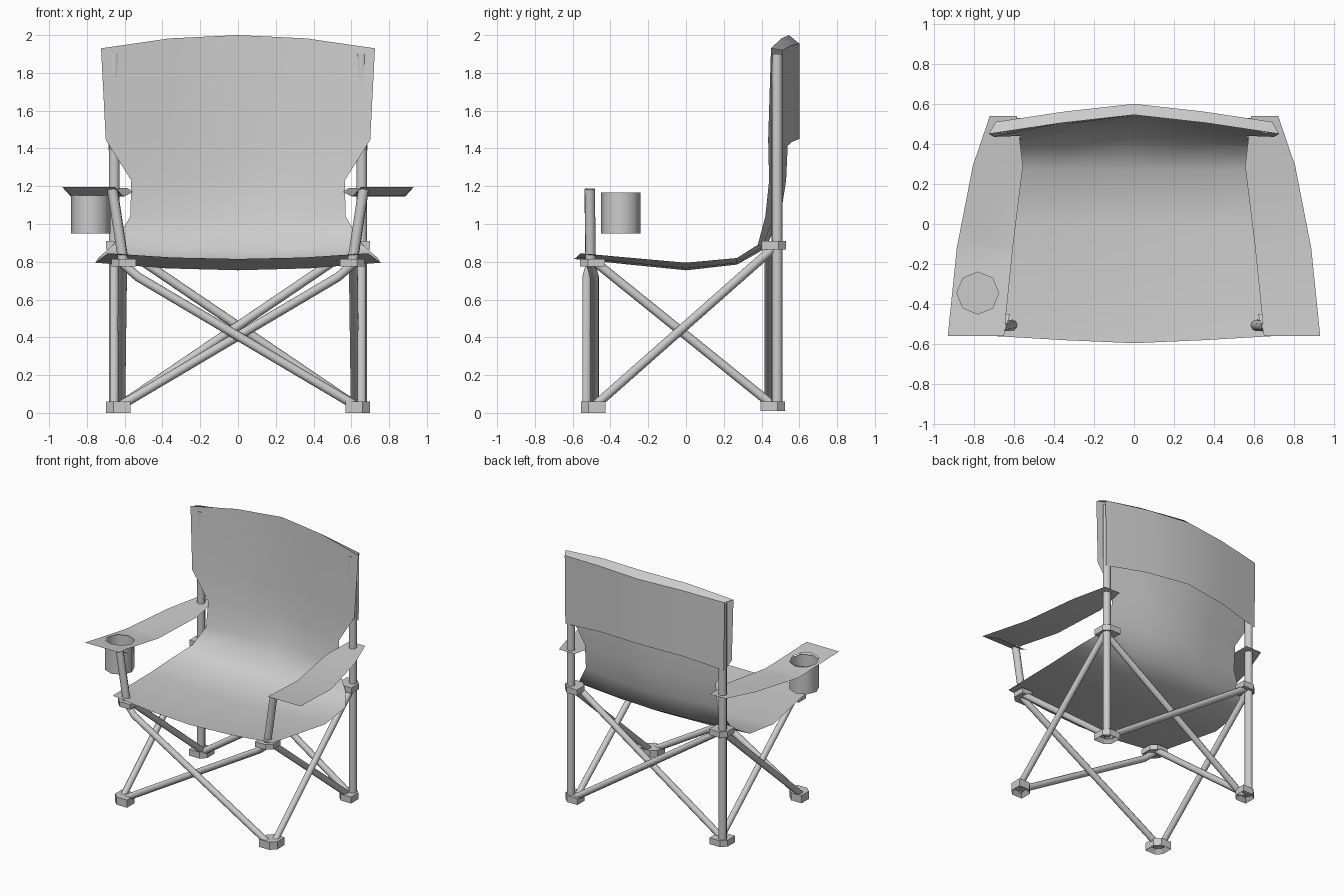
import bpy, bmesh, math
from mathutils import Vector

if "Cube" in bpy.data.objects:
    bpy.data.objects.remove(bpy.data.objects["Cube"], do_unlink=True)

grey = bpy.data.materials.new("light_grey")
grey.use_nodes = True
grey.diffuse_color = (0.6, 0.6, 0.6, 1)
grey.node_tree.nodes["Principled BSDF"].inputs["Base Color"].default_value = (0.6, 0.6, 0.6, 1)


def finish(name, bm, angle=40):
    mesh = bpy.data.meshes.new(name)
    bm.to_mesh(mesh)
    bm.free()
    mesh.materials.append(grey)
    ob = bpy.data.objects.new(name, mesh)
    bpy.context.scene.collection.objects.link(ob)
    bpy.ops.object.select_all(action="DESELECT")
    ob.select_set(True)
    bpy.context.view_layer.objects.active = ob
    bpy.ops.object.shade_smooth_by_angle(angle=math.radians(angle))
    return ob


def sheet(bm, rows):
    """Skin a grid of point rows."""
    grid = [[bm.verts.new(p) for p in row] for row in rows]
    for a, b in zip(grid, grid[1:]):
        for i in range(len(a) - 1):
            bm.faces.new((a[i], a[i + 1], b[i + 1], b[i]))


def tube(name, points, radius=0.026, sides=10):
    """Round bar through the points, with closed ends."""
    bm = bmesh.new()
    pts = [Vector(p) for p in points]
    side = (pts[-1] - pts[0]).orthogonal().normalized()
    rings = []
    for i, p in enumerate(pts):
        d = (pts[min(i + 1, len(pts) - 1)] - pts[max(i - 1, 0)]).normalized()
        u = (side - d * side.dot(d)).normalized()
        v = d.cross(u)
        rings.append([bm.verts.new(p + radius * (u * math.cos(a) + v * math.sin(a)))
                      for a in (math.tau * k / sides for k in range(sides))])
    for a, b in zip(rings, rings[1:]):
        for k in range(sides):
            n = (k + 1) % sides
            bm.faces.new((a[k], a[n], b[n], b[k]))
    bm.faces.new(rings[0][::-1])
    bm.faces.new(rings[-1])
    return finish(name, bm)


def bracket(name, x, y, z0, z1, hollow=False):
    """Block with its inner and outer corners cut off."""
    bm = bmesh.new()
    h, c = 0.065, 0.025
    sx, sy = math.copysign(1, x), math.copysign(1, y)
    outline = [(h, c), (c, h), (-h, h), (-h, -c), (-c, -h), (h, -h)]
    face = bm.faces.new([bm.verts.new((x + sx * a, y + sy * b, z0)) for a, b in outline])
    top = bmesh.ops.extrude_face_region(bm, geom=[face])["geom"]
    bmesh.ops.translate(bm, verts=[g for g in top if isinstance(g, bmesh.types.BMVert)],
                        vec=(0, 0, z1 - z0))
    bmesh.ops.recalc_face_normals(bm, faces=bm.faces)
    if hollow:
        bm.normal_update()
        base = [f for f in bm.faces if f.normal.z < -0.9]
        bmesh.ops.inset_region(bm, faces=base, thickness=0.03)
        for v in base[0].verts:
            v.co.z += 0.03
    return finish(name, bm, 30)


# Fabric: seat, backrest and rear pocket in one sheet
# (half width, side y, side z, centre y, centre z)
profile = [
    (0.69, -0.56, 0.845, -0.595, 0.815),
    (0.755, 0.0, 0.795, 0.0, 0.755),
    (0.74, 0.27, 0.82, 0.27, 0.785),
    (0.66, 0.38, 0.89, 0.42, 0.87),
    (0.57, 0.42, 1.04, 0.50, 1.04),
    (0.565, 0.44, 1.23, 0.53, 1.23),
    (0.70, 0.435, 1.445, 0.54, 1.45),
    (0.725, 0.45, 1.93, 0.545, 2.0),
    (0.69, 0.51, 1.92, 0.60, 1.955),
    (0.685, 0.51, 1.39, 0.60, 1.45),
]
rows = []
for w, ys, zs, yc, zc in profile:
    row = []
    for t in (-1, -0.5, 0, 0.5, 1):
        k = 1 - abs(t)
        bulge = 1.5 * k if k < 1 else 1
        row.append((t * w, ys + (yc - ys) * k * (1.15 if k < 1 else 1), zs + (zc - zs) * bulge))
    rows.append(row)
bm = bmesh.new()
sheet(bm, rows)
finish("seat_and_back_fabric", bm, 50)

# Armrests: (inner x, outer x, y, z), with a flap folded under the front edge
arm_rows = [(0.62, 0.88, -0.45, 1.15), (0.65, 0.93, -0.56, 1.195),
            (0.605, 0.885, -0.12, 1.145), (0.555, 0.805, 0.29, 1.17),
            (0.585, 0.72, 0.54, 1.19)]
cup = Vector((-0.78, -0.345, 0))
cup_r = 0.105
for side, s in (("left", 1), ("right", -1)):
    bm = bmesh.new()
    sheet(bm, [[(s * a, y, z), (s * b, y, z)][::s] for a, b, y, z in arm_rows])
    if s < 0:
        # Octagonal opening for the cup holder
        for k in range(8):
            n = Vector((math.cos(math.tau * (k + 0.5) / 8), math.sin(math.tau * (k + 0.5) / 8), 0))
            top = [f for f in bm.faces if f.normal.z >= 0 and f.calc_center_median().y > -0.5]
            geom = set(top) | {e for f in top for e in f.edges} | {v for f in top for v in f.verts}
            bmesh.ops.bisect_plane(bm, geom=list(geom), plane_no=n,
                                   plane_co=cup + n * cup_r * math.cos(math.pi / 8))
            bm.normal_update()
        inside = []
        for f in bm.faces:
            c = f.calc_center_median()
            if math.hypot(c.x - cup.x, c.y - cup.y) < cup_r * 0.9 and c.y > -0.445:
                inside.append(f)
        bmesh.ops.delete(bm, geom=inside, context="FACES")
    finish(side + "_armrest", bm, 30)

# Cup holder: open octagonal cup
bm = bmesh.new()
base = []
rings = []
for z in (1.168, 0.95):
    rings.append([bm.verts.new((cup.x + cup_r * math.cos(math.tau * k / 8),
                                cup.y + cup_r * math.sin(math.tau * k / 8), z)) for k in range(8)])
for k in range(8):
    n = (k + 1) % 8
    bm.faces.new((rings[1][k], rings[1][n], rings[0][n], rings[0][k]))
bm.faces.new(rings[1][::-1])
finish("cup_holder", bm, 50)

# Frame, mirrored left and right
for side, s in (("left", 1), ("right", -1)):
    bracket(side + "_front_foot", s * 0.635, -0.49, 0, 0.06, True)
    bracket(side + "_back_foot", s * 0.635, 0.46, 0.01, 0.06, True)
    bracket(side + "_front_joint", s * 0.605, -0.495, 0.775, 0.815)
    bracket(side + "_back_joint", s * 0.635, 0.465, 0.865, 0.91)
    tube(side + "_back_post", [(s * 0.655, 0.482, 0.03), (s * 0.655, 0.482, 1.9)], 0.029)
    tube(side + "_arm_post", [(s * 0.605, -0.505, 0.79), (s * 0.665, -0.51, 1.185)], 0.028)
    # Crossed bars on the side, front and back
    tube(side + "_rising_side_bar", [(s * 0.655, -0.48, 0.04), (s * 0.655, 0.46, 0.87)], 0.024)
    tube(side + "_falling_side_bar", [(s * 0.62, 0.46, 0.04), (s * 0.61, -0.47, 0.79)], 0.024)
    tube(side + "_front_cross_bar", [(s * 0.62, -0.505 - s * 0.02, 0.04),
                                     (-s * 0.53, -0.505 - s * 0.02, 0.72),
                                     (-s * 0.61, -0.505, 0.79)], 0.024)
    tube(side + "_back_cross_bar", [(s * 0.62, 0.46 + s * 0.02, 0.04),
                                    (-s * 0.62, 0.46 + s * 0.02, 0.88)], 0.024)
